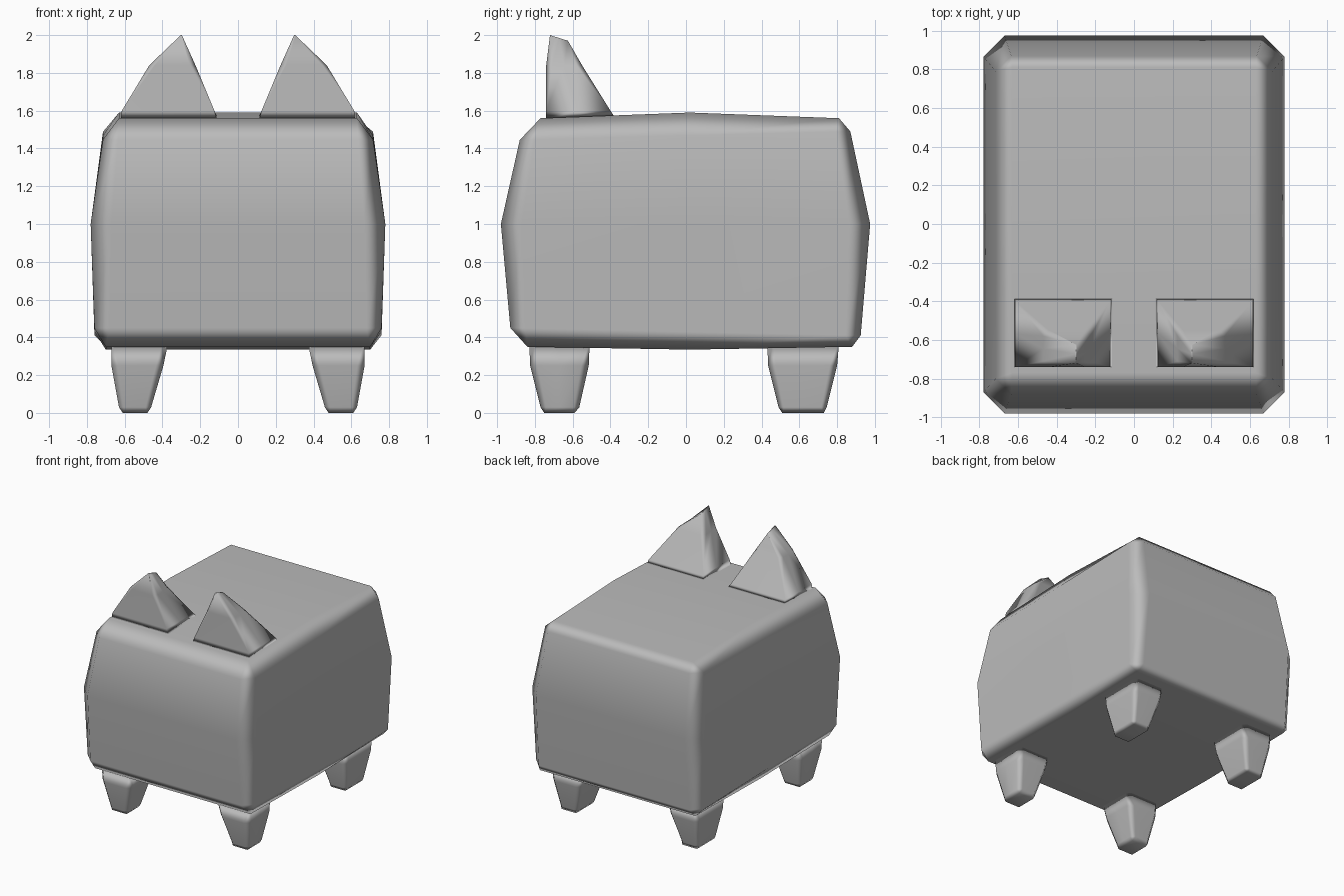
import bpy, bmesh

cube = bpy.data.objects.get("Cube")
if cube:
    bpy.data.objects.remove(cube, do_unlink=True)

# Single grey material
grey = bpy.data.materials.new("plain grey")
grey.use_nodes = True
grey.diffuse_color = (0.5, 0.5, 0.5, 1)
grey.node_tree.nodes["Principled BSDF"].inputs["Base Color"].default_value = (0.5, 0.5, 0.5, 1)


def ring(z, x0, x1, y0, y1, c=0.0, tilt=0.0, rise=0.0):
    """Rectangle with cut corners and side midpoints; tilt lifts the back, rise the middle."""
    ym = (y0 + y1) / 2
    pts = [(x0 + c, y0), (x1 - c, y0), (x1, y0 + c), (x1, ym), (x1, y1 - c),
           (x1 - c, y1), (x0 + c, y1), (x0, y1 - c), (x0, ym), (x0, y0 + c)]
    return [(x, y, z + tilt * (y - y0) / (y1 - y0) + (rise if i in (3, 8) else 0))
            for i, (x, y) in enumerate(pts)]


def loft(name, rings, mirror=False):
    """Skin rings from bottom to top, cap both ends and shade smooth."""
    bm = bmesh.new()
    loops = [[bm.verts.new((-x if mirror else x, y, z)) for x, y, z in ring(*r)] for r in rings]
    for a, b in zip(loops, loops[1:]):
        for i in range(10):
            j = (i + 1) % 10
            bm.faces.new((a[i], a[j], b[j], b[i]))
    for end in (loops[0], loops[-1]):
        bm.faces.new([end[i] for i in (8, 9, 0, 1, 2, 3)])
        bm.faces.new(end[3:9])
    bmesh.ops.remove_doubles(bm, verts=bm.verts, dist=0.0005)
    bmesh.ops.recalc_face_normals(bm, faces=bm.faces)
    for f in bm.faces:
        f.smooth = True
    mesh = bpy.data.meshes.new(name)
    bm.to_mesh(mesh)
    bm.free()
    mesh.materials.append(grey)
    obj = bpy.data.objects.new(name, mesh)
    bpy.context.collection.objects.link(obj)
    # Keeps the broad faces flat and the narrow bevels soft
    mod = obj.modifiers.new("weighted normals", "WEIGHTED_NORMAL")
    mod.weight = 80
    return obj


# Body: bevelled block, widest at half height, slightly ridged top
loft("body", [
    (0.35, -0.70, 0.70, -0.84, 0.88, 0.0, 0.0, -0.015),
    (0.45, -0.76, 0.76, -0.93, 0.925, 0.08, -0.04),
    (1.00, -0.78, 0.78, -0.98, 0.975, 0.11),
    (1.445, -0.715, 0.715, -0.88, 0.87, 0.08, 0.045),
    (1.56, -0.63, 0.63, -0.77, 0.81, 0.0, 0.0, 0.03),
])

# Ears: upright front, sloped back, tip nearer the centre
ear = [
    (1.55, 0.11, 0.62, -0.74, -0.38, 0.0, 0.02),
    (1.60, 0.125, 0.615, -0.74, -0.40),
    (1.84, 0.225, 0.47, -0.74, -0.55, 0.03),
    (2.00, 0.297, 0.303, -0.72, -0.625, 0.0, -0.03),
]

# Legs: tapered square posts with soft corners
front_leg = [
    (0.01, 0.48, 0.61, -0.75, -0.59),
    (0.03, 0.46, 0.63, -0.77, -0.565, 0.03),
    (0.25, 0.395, 0.67, -0.825, -0.515, 0.04),
    (0.37, 0.37, 0.67, -0.83, -0.51, 0.03),
]
back_leg = [
    (0.01, 0.48, 0.61, 0.51, 0.73),
    (0.03, 0.46, 0.63, 0.49, 0.745, 0.03),
    (0.25, 0.395, 0.665, 0.435, 0.80, 0.04),
    (0.37, 0.38, 0.665, 0.43, 0.81, 0.03),
]
for leg in (front_leg, back_leg):
    leg[0] = (0.0,) + leg[0][1:]

for name, shape in (("ear", ear), ("front_leg", front_leg), ("back_leg", back_leg)):
    loft("left_" + name, shape)
    loft("right_" + name, shape, mirror=True)
